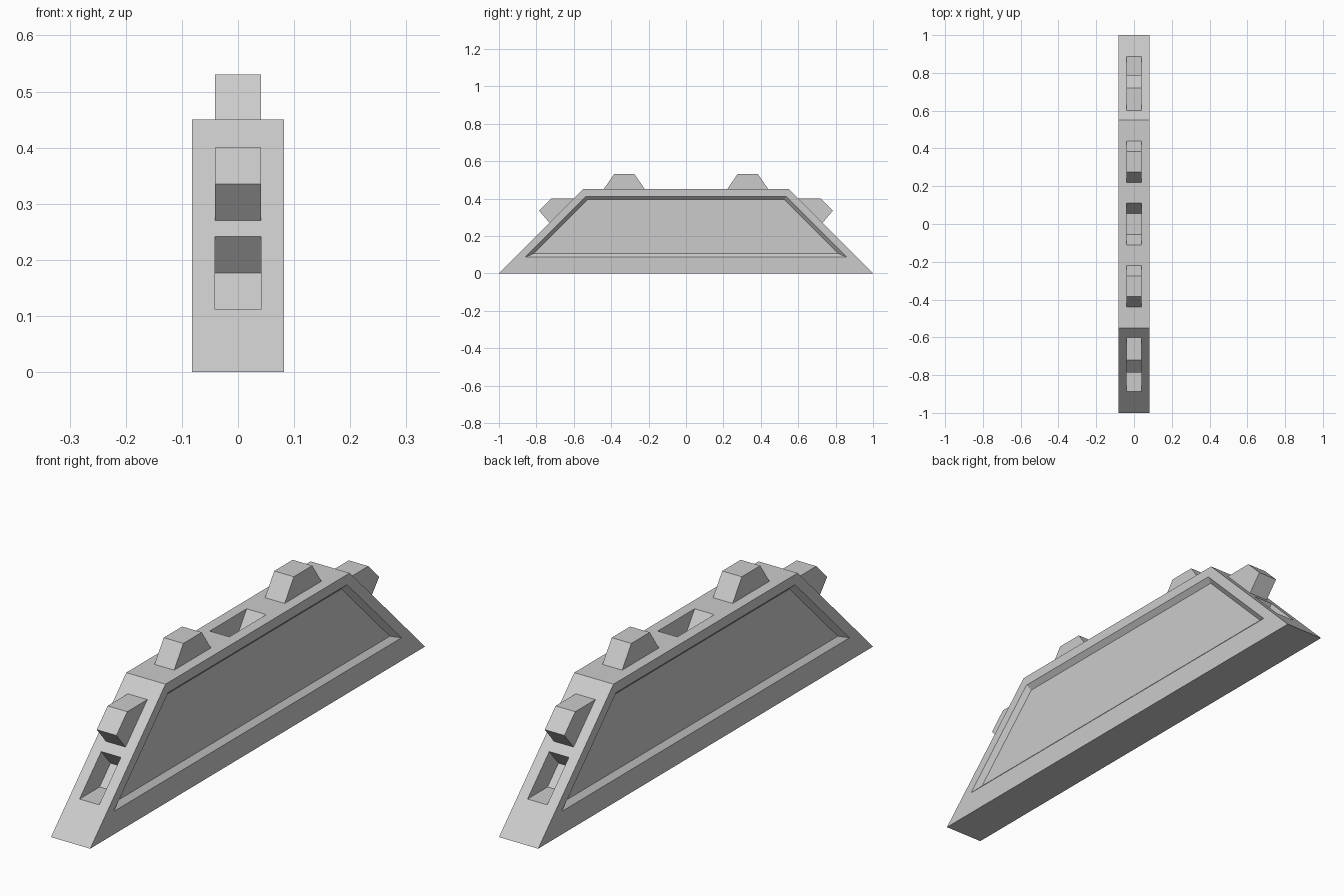
import bpy, bmesh

if "Cube" in bpy.data.objects:
    bpy.data.objects.remove(bpy.data.objects["Cube"])

W = 0.082    # half thickness of the block
PW = 0.041   # half width of pegs and sockets


def loft(bm, prof_a, xa, prof_b, xb):
    """Solid between two (y, z) outlines placed at xa and xb."""
    a = [bm.verts.new((xa, y, z)) for y, z in prof_a]
    b = [bm.verts.new((xb, y, z)) for y, z in prof_b]
    n = len(a)
    bm.faces.new(a)
    bm.faces.new(b[::-1])
    for i in range(n):
        j = (i + 1) % n
        bm.faces.new((a[j], a[i], b[i], b[j]))


def prism(bm, prof, half):
    loft(bm, prof, -half, prof, half)


def finish(bm, name):
    bmesh.ops.recalc_face_normals(bm, faces=bm.faces)
    me = bpy.data.meshes.new(name)
    bm.to_mesh(me)
    bm.free()
    ob = bpy.data.objects.new(name, me)
    bpy.context.collection.objects.link(ob)
    return ob


def flip(prof, s):
    return [(y * s, z) for y, z in prof]


def panel(o):
    """Side panel outline, inset by o from the panel rim."""
    top, bottom, slope = 0.412 - o, 0.087 + o, 0.946 - o * 1.414
    return [(-(slope - bottom), bottom), (slope - bottom, bottom),
            (slope - top, top), (-(slope - top), top)]


# Trapezoid block
bm = bmesh.new()
prism(bm, [(-1, 0), (1, 0), (0.55, 0.45), (-0.55, 0.45)], W)
body = finish(bm, "block_body")

# Cutter: top socket, end sockets and bevelled side panels
bm = bmesh.new()
prism(bm, [(-0.124, 0.47), (-0.055, 0.37), (0.055, 0.37), (0.124, 0.47)], PW)
end_socket = [(0.908, 0.112), (0.768, 0.112), (0.703, 0.177), (0.775, 0.262)]
for s in (-1, 1):
    prism(bm, flip(end_socket, s), PW)
    loft(bm, panel(-0.018), s * (W + 0.018), panel(0.018), s * (W - 0.018))
cutter = finish(bm, "socket_cutter")
cutter.hide_render = True
cutter.hide_viewport = True

mod = body.modifiers.new("sockets", 'BOOLEAN')
mod.operation = 'DIFFERENCE'
mod.solver = 'EXACT'
mod.object = cutter

# Pegs on the top and on the sloped ends
top_peg = [(0.22, 0.45), (0.44, 0.45), (0.385, 0.53), (0.275, 0.53)]
end_peg = [(0.60, 0.40), (0.72, 0.40), (0.785, 0.335), (0.73, 0.27)]
for s, side in ((-1, "front"), (1, "back")):
    for prof, label in ((top_peg, "top_peg"), (end_peg, "end_peg")):
        bm = bmesh.new()
        prism(bm, flip(prof, s), PW)
        finish(bm, f"{label}_{side}")
